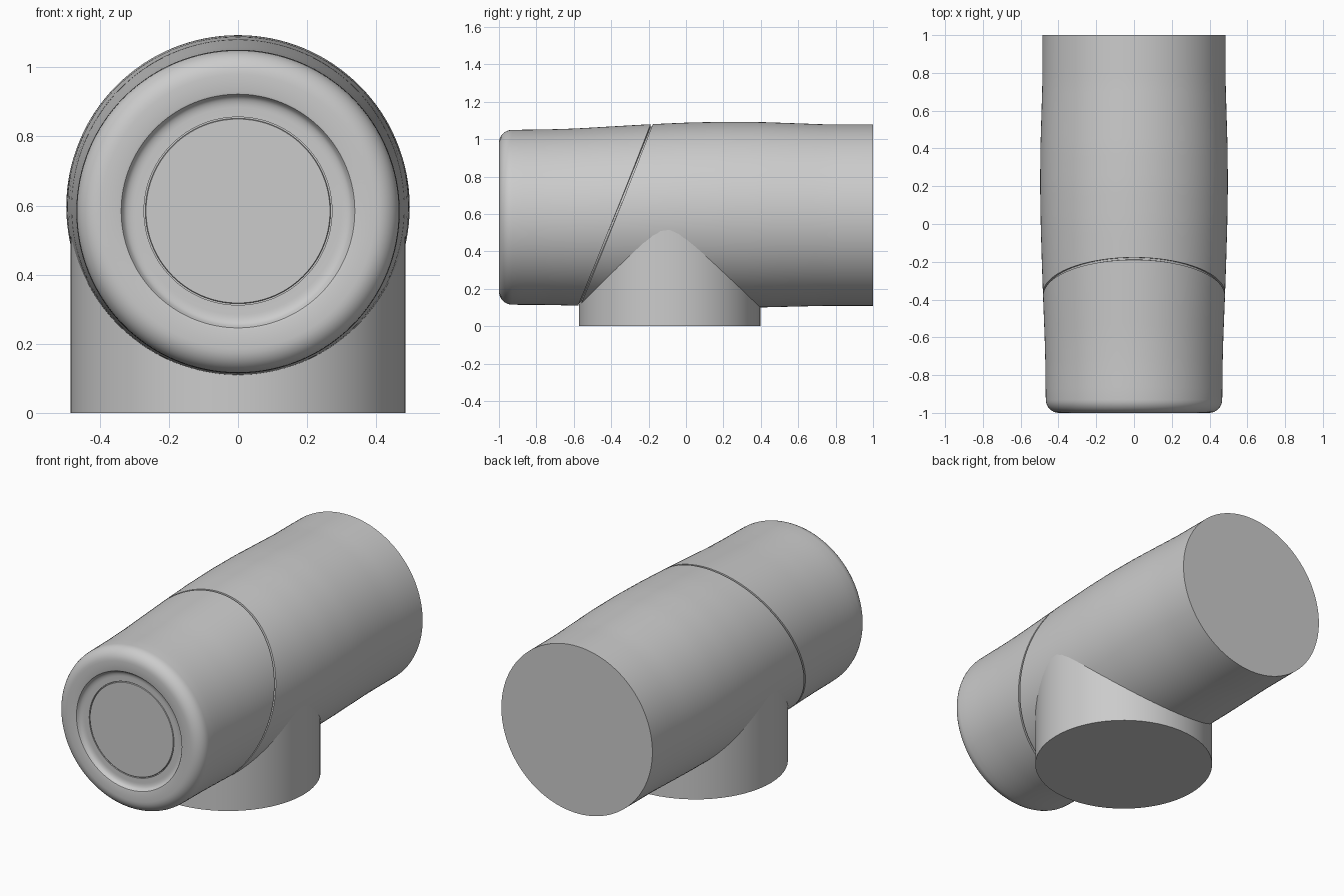
import bpy, bmesh, math

if "Cube" in bpy.data.objects:
    bpy.data.objects.remove(bpy.data.objects["Cube"])

SIDES = 128
FACE_Z = 0.584          # axis height at the front face
SEAM_Y, SEAM_TILT = -0.377, 0.402

# y, radius, axis height along the barrel
PROFILE = [(-1.0, .467, .582), (-.75, .469, .583), (-.6, .473, .5835), (-.4, .481, .587),
           (-.2, .488, .5915), (0, .494, .5945), (.2, .497, .596), (.4, .4955, .596),
           (.6, .4895, .595), (.75, .485, .594), (1.0, .4845, .5935)]


def section(y):
    for (y0, r0, z0), (y1, r1, z1) in zip(PROFILE, PROFILE[1:]):
        if y <= y1:
            t = (y - y0) / (y1 - y0)
            return r0 + t * (r1 - r0), z0 + t * (z1 - z0)
    return PROFILE[-1][1:]


def barrel_ring(y0, tilt=0.0, inset=0.0):
    pts = []
    for i in range(SIDES):
        a = 2 * math.pi * i / SIDES
        y = y0 + tilt * section(y0)[0] * math.cos(a)
        r, z = section(y)
        pts.append(((r - inset) * math.sin(a), y, z + (r - inset) * math.cos(a)))
    return pts


def face_ring(r, y, z=FACE_Z):
    return [(r * math.sin(2 * math.pi * i / SIDES), y,
             z + r * math.cos(2 * math.pi * i / SIDES)) for i in range(SIDES)]


def loft(name, rings):
    bm = bmesh.new()
    loops = [[bm.verts.new(p) for p in ring] for ring in rings]
    for a, b in zip(loops, loops[1:]):
        for i in range(SIDES):
            j = (i + 1) % SIDES
            bm.faces.new((a[i], a[j], b[j], b[i]))
    bm.faces.new(loops[0])
    bm.faces.new(loops[-1])
    bmesh.ops.recalc_face_normals(bm, faces=bm.faces)
    return finish(name, bm)


def finish(name, bm):
    mesh = bpy.data.meshes.new(name)
    bm.to_mesh(mesh)
    bm.free()
    obj = bpy.data.objects.new(name, mesh)
    bpy.context.collection.objects.link(obj)
    bpy.ops.object.select_all(action='DESELECT')
    obj.select_set(True)
    bpy.context.view_layer.objects.active = obj
    bpy.ops.object.shade_smooth_by_angle(angle=math.radians(35))
    return obj


# Barrel: recessed front dish, rounded rim, tilted seam groove, flat back
rings = [face_ring(.272, -.96), face_ring(.272, -.975), face_ring(.30, -.975)]
for k in range(1, 6):                                   # concave dish edge
    a = math.pi / 2 * k / 6
    rings.append(face_ring(.30 + .033 * math.sin(a), -.975 - .018 * (1 - math.cos(a))))
rings.append(face_ring(.335, -.993))
rings += [face_ring(.338, -.998), face_ring(.345, -1.0)]
for k in range(9):                                      # rounded front rim
    a = math.pi / 2 * k / 8
    rings.append(face_ring(.397 + .07 * math.sin(a), -1 + .07 * (1 - math.cos(a)), .5825))
for k in range(1, 13):                                  # tilt grows towards the seam
    t = k / 13
    rings.append(barrel_ring(-.92 + t * (SEAM_Y + .92), SEAM_TILT * t))
for dy, inset in ((-.006, 0), (-.005, .012), (.005, .012), (.006, 0)):
    rings.append(barrel_ring(SEAM_Y + dy, SEAM_TILT, inset))
for k in range(1, 25):                                  # tilt fades towards the back
    t = k / 24
    rings.append(barrel_ring(SEAM_Y + t * (1 - SEAM_Y), SEAM_TILT * (1 - t)))
loft("barrel", rings)

# Round push button set in the front dish
loft("front_button", [face_ring(.268, -.95), face_ring(.268, -.973), face_ring(.266, -.975)])

# Upright round stand running up into the barrel
bm = bmesh.new()
bmesh.ops.create_cone(bm, cap_ends=True, segments=64, radius1=.485, radius2=.485, depth=.53)
bmesh.ops.translate(bm, verts=bm.verts, vec=(0, -.088, .265))
finish("stand", bm)
